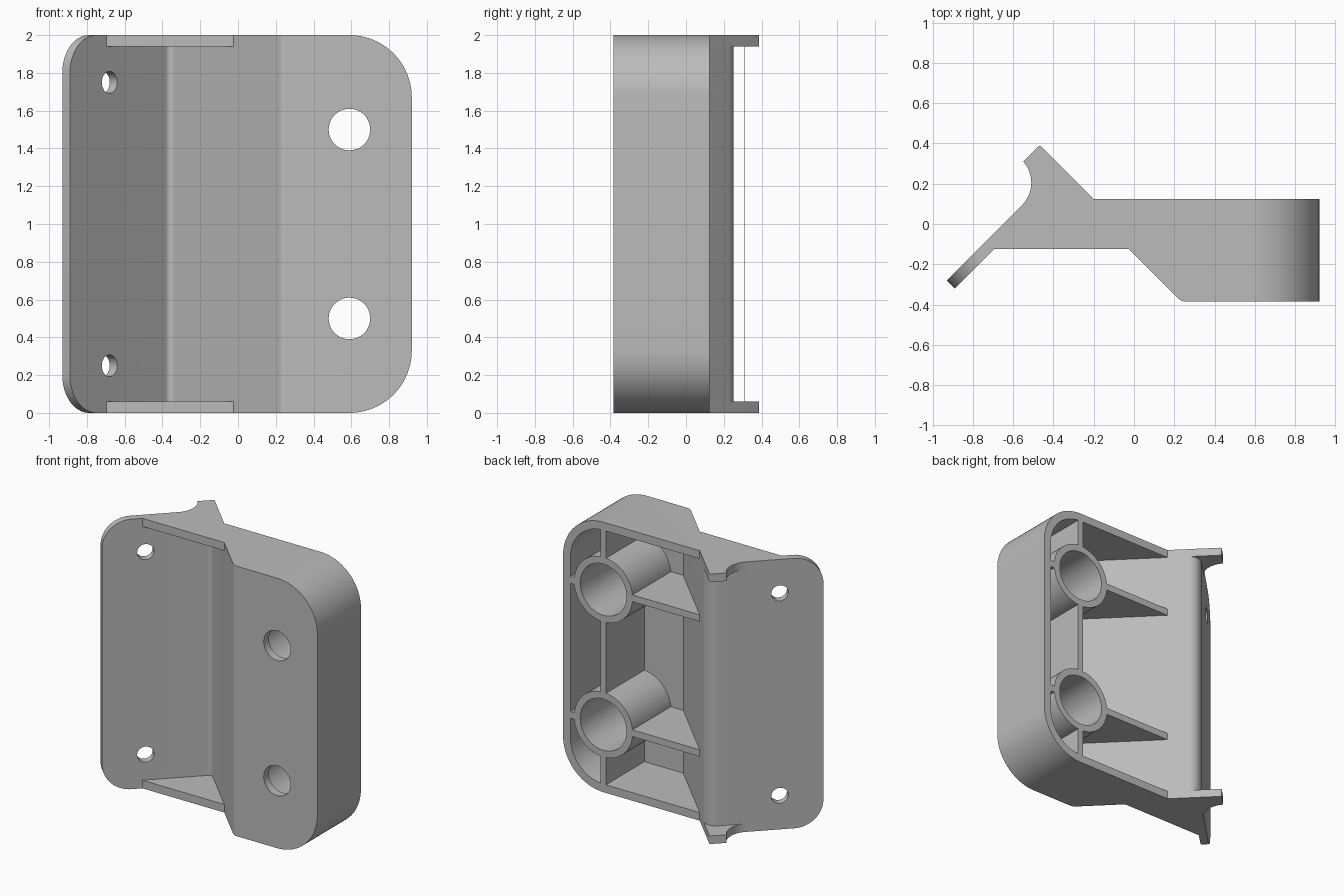
import bpy, bmesh
from math import sin, cos, pi, radians, sqrt, tan
from mathutils import Vector

cube = bpy.data.objects.get("Cube")
if cube:
    bpy.data.objects.remove(cube, do_unlink=True)

S = sqrt(0.5)
# Extrusion directions: up, front to back, and square to the slanted flange
ALONG_Z = lambda a, b, d: (a, b, d)
ALONG_Y = lambda a, b, d: (a, d, b)
ALONG_FLANGE = lambda a, b, d: ((a + d) * S, (a - d) * S, b)


def rounded(points, steps=12):
    """Outline in which a corner given as (x, y, radius) is filleted."""
    out = []
    for i, p in enumerate(points):
        c = Vector(p[:2])
        if len(p) == 2:
            out.append(c)
            continue
        u = (Vector(points[i - 1][:2]) - c).normalized()
        v = (Vector(points[(i + 1) % len(points)][:2]) - c).normalized()
        half = u.angle(v) / 2
        centre = c + (u + v).normalized() * p[2] / sin(half)
        start = c + u * p[2] / tan(half) - centre
        turn = (pi - 2 * half) * (1 if u.x * v.y - u.y * v.x < 0 else -1)
        for k in range(steps + 1):
            t = turn * k / steps
            out.append(centre + Vector((start.x * cos(t) - start.y * sin(t),
                                        start.x * sin(t) + start.y * cos(t))))
    return out


def circle(x, y, r, n=48):
    return [(x + r * cos(2 * pi * i / n), y + r * sin(2 * pi * i / n)) for i in range(n)]


def box(x0, x1, y0, y1):
    return [(x0, y0), (x1, y0), (x1, y1), (x0, y1)]


def prism(name, outline, lo, hi, axis):
    bm = bmesh.new()
    rings = [[bm.verts.new(axis(p[0], p[1], d)) for p in outline] for d in (lo, hi)]
    for ring in rings:
        bm.faces.new(ring)
    for i in range(len(outline)):
        bm.faces.new((rings[0][i - 1], rings[0][i], rings[1][i], rings[1][i - 1]))
    bmesh.ops.recalc_face_normals(bm, faces=bm.faces[:])
    mesh = bpy.data.meshes.new(name)
    bm.to_mesh(mesh)
    bm.free()
    ob = bpy.data.objects.new(name, mesh)
    bpy.context.collection.objects.link(ob)
    return ob


def combine(target, tool, operation):
    mod = target.modifiers.new(operation, 'BOOLEAN')
    mod.operation, mod.solver, mod.object = operation, 'EXACT', tool
    bpy.context.view_layer.update()
    graph = bpy.context.evaluated_depsgraph_get()
    mesh = bpy.data.meshes.new_from_object(target.evaluated_get(graph))
    target.modifiers.clear()
    target.data = mesh
    bpy.data.objects.remove(tool, do_unlink=True)


WALL = 0.06
BACK, FRONT = 0.125, -0.385
TUBE_X, TUBE_Z = 0.59, (0.5, 1.5)

# Full plan silhouette with the scooped hook at the rear
scoop = [(-0.668 + 0.158 * cos(radians(a)), 0.205 + 0.158 * sin(radians(a)))
         for a in range(-45, 43, 3)]
plan = rounded([(-0.98, -0.33)] + scoop + [
    (-0.4675, 0.3925, 0.012), (-0.2, BACK), (1, BACK), (1, FRONT),
    (0.235, FRONT, 0.06), (-0.025, -0.125), (-0.695, -0.125), (-0.94, -0.37)])
body = prism("bracket_body", plan, -0.1, 2.1, ALONG_Z)

# Rounded corners of the housing and of the flange
combine(body, prism("housing_outline", rounded(
    [(-1.2, 0), (0.92, 0, 0.33), (0.92, 2, 0.33), (-1.2, 2)], 20), -1, 1, ALONG_Y), 'INTERSECT')
combine(body, prism("flange_outline", rounded(
    [(-0.856, 0, 0.2), (1.2, 0), (1.2, 2), (-0.856, 2, 0.2)], 16), -1, 1.5, ALONG_FLANGE), 'INTERSECT')

# Rear pocket, leaving the folded sheet, end plates and outer wall
pocket = prism("rear_pocket", rounded([
    (-0.55, 0.1), (-0.3625, 0.2875, 0.085), (0.25, FRONT + WALL), (1, FRONT + WALL),
    (1, 0.6), (-0.55, 0.6)]), -0.1, 2.1, ALONG_Z)
combine(pocket, prism("pocket_outline", rounded([
    (-1, WALL), (0.92 - WALL, WALL, 0.27), (0.92 - WALL, 2 - WALL, 0.27), (-1, 2 - WALL)], 20),
    -1, 1, ALONG_Y), 'INTERSECT')
combine(body, pocket, 'DIFFERENCE')

# Front recess under the fold
combine(body, prism("front_recess", rounded([
    (-0.695, -0.125), (-0.36, 0.21, 0.03), (-0.025, -0.125), (-0.025, -0.3), (-0.695, -0.3)]),
    WALL, 2 - WALL, ALONG_Z), 'DIFFERENCE')

# Ribs and screw tubes
combine(body, prism("upright_rib", box(TUBE_X - 0.022, TUBE_X + 0.022, 0.03, 1.97),
                    -0.35, BACK, ALONG_Y), 'UNION')
for z in TUBE_Z:
    combine(body, prism("cross_rib", [(-0.23, BACK), (0.23, -0.35), (0.89, -0.35), (0.89, BACK)],
                        z - 0.025, z + 0.025, ALONG_Z), 'UNION')
    combine(body, prism("screw_tube", circle(TUBE_X, z, 0.24), -0.35, BACK, ALONG_Y), 'UNION')
for z in TUBE_Z:
    combine(body, prism("tube_bore", circle(TUBE_X, z, 0.19), FRONT + WALL, 0.5, ALONG_Y), 'DIFFERENCE')
    combine(body, prism("screw_hole", circle(TUBE_X, z, 0.11), -0.6, 0.5, ALONG_Y), 'DIFFERENCE')

# Small flange holes
for z in (0.25, 1.75):
    combine(body, prism("flange_hole", circle(-0.79 * S, z, 0.058, 32), -0.6, -0.25, ALONG_FLANGE), 'DIFFERENCE')

# Grey material
grey = bpy.data.materials.new("light_grey")
grey.use_nodes = True
colour = (0.5, 0.5, 0.5, 1)
grey.diffuse_color = colour
grey.node_tree.nodes["Principled BSDF"].inputs["Base Color"].default_value = colour
body.data.materials.clear()
body.data.materials.append(grey)
for poly in body.data.polygons:
    poly.material_index = 0

bpy.ops.object.select_all(action='DESELECT')
body.select_set(True)
bpy.context.view_layer.objects.active = body
bpy.ops.object.shade_smooth_by_angle(angle=radians(30))
